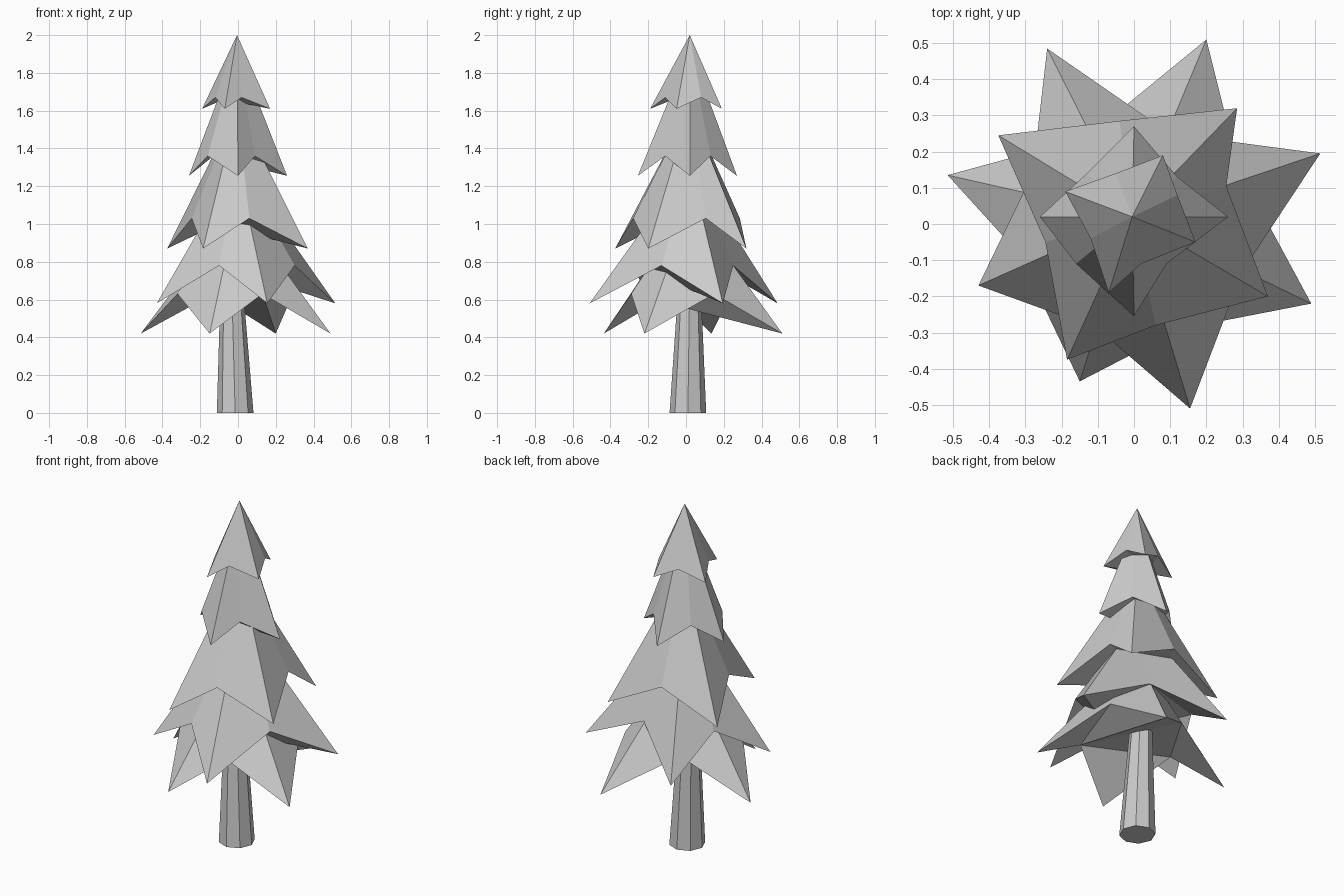
import bpy
import bmesh
from mathutils import Vector

if "Cube" in bpy.data.objects:
    bpy.data.objects.remove(bpy.data.objects["Cube"], do_unlink=True)

AXIS = (-0.005, 0.02)
TRUNK_SIDES = 8


def make_material(name, colour):
    mat = bpy.data.materials.new(name)
    mat.use_nodes = True
    mat.diffuse_color = colour
    mat.node_tree.nodes["Principled BSDF"].inputs["Base Color"].default_value = colour
    return mat


def finish(bm, name, material):
    """Turn the bmesh into a flat shaded object."""
    bmesh.ops.recalc_face_normals(bm, faces=bm.faces)
    mesh = bpy.data.meshes.new(name)
    bm.to_mesh(mesh)
    bm.free()
    mesh.materials.append(material)
    obj = bpy.data.objects.new(name, mesh)
    bpy.context.collection.objects.link(obj)
    return obj


def branch_tier(name, apex_z, tip_z, notch_z, tips, notches, material):
    """Star-shaped cone: four drooping tips with a raised notch after each."""
    bm = bmesh.new()
    apex = bm.verts.new((*AXIS, apex_z))
    t = [bm.verts.new((*p, tip_z)) for p in tips]
    n = [bm.verts.new((*p, notch_z)) for p in notches]
    count = len(t)
    # sloping upper faces
    for i in range(count):
        bm.faces.new((apex, t[i], n[i]))
        bm.faces.new((apex, n[i], t[(i + 1) % count]))
    # underside of each hanging tip, then the middle
    for i in range(1, count):
        bm.faces.new((n[i], t[i], n[i - 1]))
    middle = [n[3], t[0], n[0], n[1]]
    for a, b in zip(middle, middle[1:]):
        bm.faces.new((n[2], b, a))
    return finish(bm, name, material)


def tapered_trunk(name, base, top, base_radius, top_radius, material):
    """Leaning tapered prism."""
    bm = bmesh.new()
    bmesh.ops.create_cone(bm, cap_ends=True, segments=TRUNK_SIDES,
                          radius1=base_radius, radius2=top_radius, depth=1)
    base, top = Vector(base), Vector(top)
    for v in bm.verts:
        centre = base if v.co.z < 0 else top
        v.co = Vector((v.co.x, v.co.y, 0)) + centre
    return finish(bm, name, material)


grey = make_material("light grey", (0.6, 0.6, 0.6, 1))

# trunk
tapered_trunk("trunk", (-0.015, 0.01, 0), (-0.035, 0.02, 0.75), 0.097, 0.055, grey)

# foliage: apex height, tip height, notch height, tips, notches
tiers = {
    "foliage_top": (2, 1.61, 1.67,
        [(0.17, -0.05), (0.08, 0.19), (-0.19, 0.09), (-0.07, -0.19)],
        [(0.12, 0.08), (-0.05, 0.14), (-0.12, -0.04), (0.02, -0.11)]),
    "foliage_upper": (1.93, 1.255, 1.36,
        [(0.26, 0.02), (0, 0.27), (-0.26, 0.02), (0, -0.255)],
        [(0.12, 0.13), (-0.13, 0.14), (-0.16, -0.11), (0.09, -0.11)]),
    "foliage_middle": (1.62, 0.87, 1.03,
        [(0.37, -0.2), (0.285, 0.32), (-0.375, 0.245), (-0.185, -0.375)],
        [(0.255, 0.105), (-0.04, 0.285), (-0.245, -0.05), (0.06, -0.28)]),
    "foliage_lower": (1.32, 0.58, 0.78,
        [(0.515, 0.195), (-0.24, 0.485), (-0.43, -0.17), (0.155, -0.51)],
        [(0.1, 0.25), (-0.28, 0.14), (-0.1, -0.29), (0.3, -0.13)]),
    "foliage_bottom": (1.1, 0.42, 0.63,
        [(0.2, 0.51), (-0.515, 0.135), (-0.15, -0.435), (0.49, -0.22)],
        [(-0.13, 0.24), (-0.32, -0.08), (0.13, -0.29), (0.29, 0.15)]),
}
for tier_name, shape in tiers.items():
    branch_tier(tier_name, *shape, grey)
